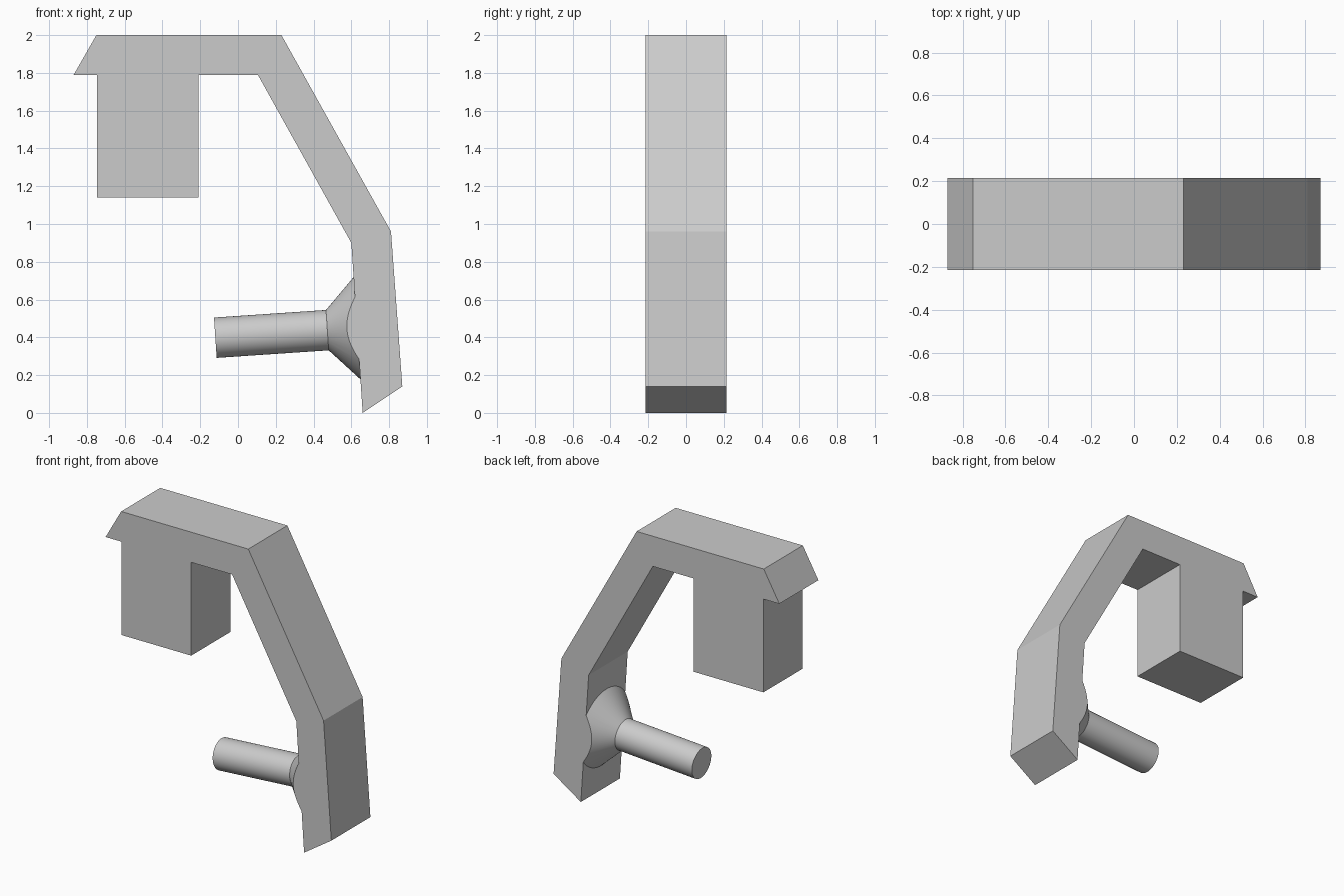
import bpy, bmesh, math
from mathutils import Matrix, Vector

cube = bpy.data.objects.get("Cube")
if cube:
    bpy.data.objects.remove(cube, do_unlink=True)

HALF_WIDTH = 0.215

grey = bpy.data.materials.new("plain grey")
grey.use_nodes = True
colour = (0.6, 0.6, 0.6, 1)
grey.diffuse_color = colour
grey.node_tree.nodes["Principled BSDF"].inputs["Base Color"].default_value = colour


def add_object(name, bm):
    bmesh.ops.recalc_face_normals(bm, faces=bm.faces)
    mesh = bpy.data.meshes.new(name)
    bm.to_mesh(mesh)
    bm.free()
    mesh.materials.append(grey)
    obj = bpy.data.objects.new(name, mesh)
    bpy.context.collection.objects.link(obj)
    return obj


def smooth(obj):
    bpy.ops.object.select_all(action="DESELECT")
    obj.select_set(True)
    bpy.context.view_layer.objects.active = obj
    bpy.ops.object.shade_smooth_by_angle(angle=math.radians(25))


def round_part(bm, start, end, r_start, r_end):
    """Capped cone or cylinder between two points."""
    axis = end - start
    turn = axis.to_track_quat("Z", "Y").to_matrix().to_4x4()
    bmesh.ops.create_cone(bm, cap_ends=True, segments=64, radius1=r_start,
                          radius2=r_end, depth=axis.length,
                          matrix=Matrix.Translation((start + end) / 2) @ turn)


# Bent arm with hanging block, one extruded side profile
profile = [(-0.87, 1.79), (-0.75, 2), (0.23, 2), (0.81, 0.96), (0.87, 0.14),
           (0.66, 0), (0.60, 0.90), (0.105, 1.79), (-0.21, 1.79),
           (-0.21, 1.14), (-0.747, 1.14), (-0.747, 1.79)]
bm = bmesh.new()
side = bm.faces.new([bm.verts.new((x, -HALF_WIDTH, z)) for x, z in profile])
extruded = bmesh.ops.extrude_face_region(bm, geom=[side], use_keep_orig=True)
bmesh.ops.translate(bm, vec=(0, 2 * HALF_WIDTH, 0),
                    verts=[v for v in extruded["geom"] if isinstance(v, bmesh.types.BMVert)])
add_object("bent_arm", bm)

# Peg, square to the inner face of the arm
tip = Vector((-0.12, 0, 0.398))
neck = Vector((0.473, 0, 0.438))
base = Vector((0.631, 0, 0.4485))
bm = bmesh.new()
round_part(bm, tip, neck, 0.107, 0.107)
smooth(add_object("peg", bm))

# Flared peg base, trimmed flush with the sides of the arm
bm = bmesh.new()
round_part(bm, neck, base, 0.107, 0.272)
for sign in (-1, 1):
    cut = bmesh.ops.bisect_plane(bm, geom=bm.verts[:] + bm.edges[:] + bm.faces[:],
                                 plane_co=(0, sign * HALF_WIDTH, 0),
                                 plane_no=(0, sign, 0), clear_outer=True)
    rim = [e for e in cut["geom_cut"] if isinstance(e, bmesh.types.BMEdge)]
    bmesh.ops.holes_fill(bm, edges=rim, sides=0)
smooth(add_object("peg_flare", bm))
